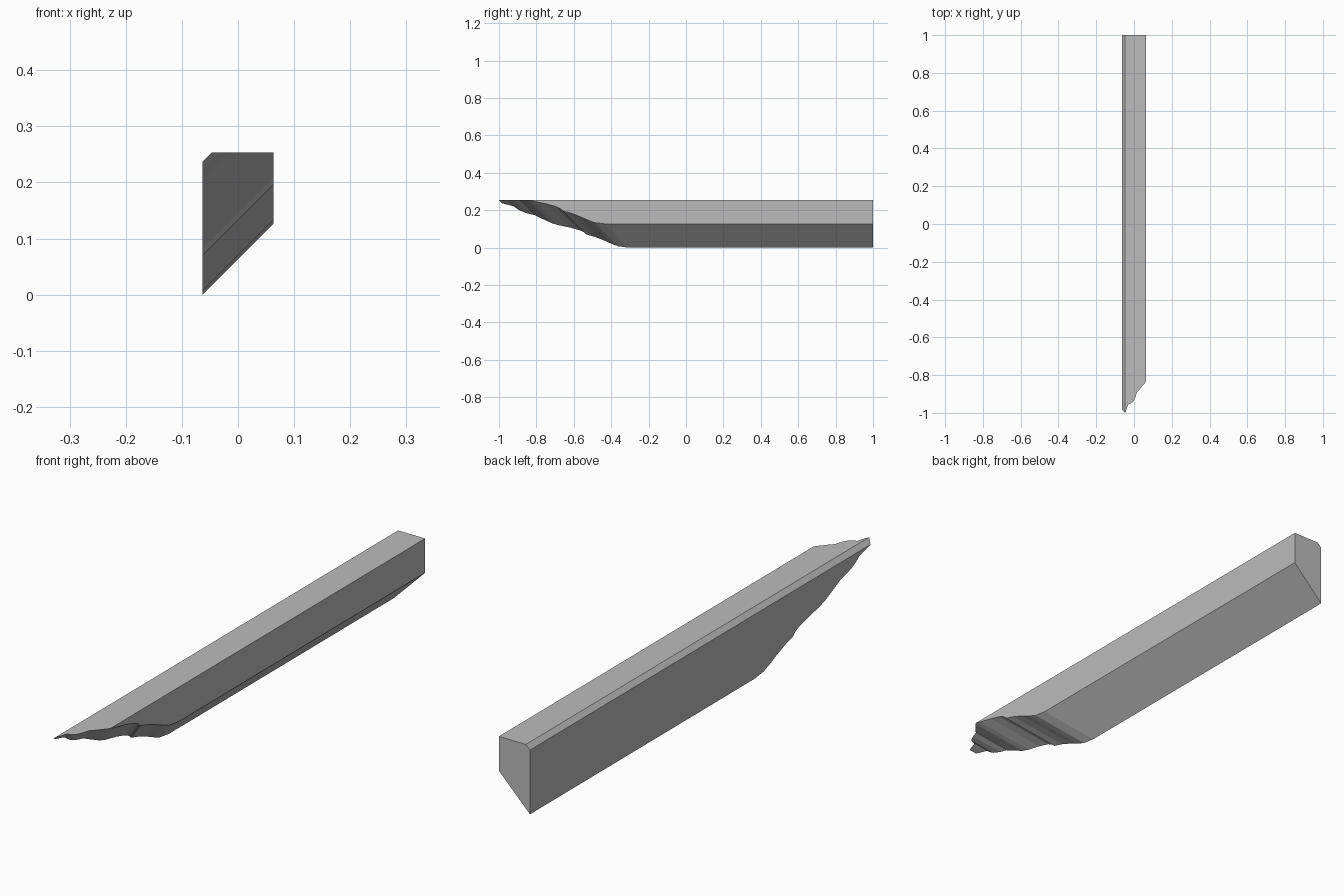
import bpy, bmesh
from mathutils import Vector

cube = bpy.data.objects.get("Cube")
if cube:
    bpy.data.objects.remove(cube, do_unlink=True)

HALF, TOP, SHOULDER = 0.0635, 0.2535, 0.237

# One flat grey
grey = bpy.data.materials.new("plain_grey")
grey.use_nodes = True
colour = (0.5, 0.5, 0.5, 1)
grey.diffuse_color = colour
grey.node_tree.nodes["Principled BSDF"].inputs["Base Color"].default_value = colour

# Moulded end profile (y, z) on the tall side, closed by an over-long back
profile = [(-0.31, 0), (-0.363, 0.007), (-0.40, 0.021), (-0.44, 0.039),
           (-0.49, 0.058), (-0.533, 0.070), (-0.545, 0.082), (-0.569, 0.093),
           (-0.62, 0.107), (-0.683, 0.120), (-0.716, 0.130), (-0.786, 0.162),
           (-0.81, 0.174), (-0.845, 0.182), (-0.882, 0.195), (-0.903, 0.207),
           (-0.92, 0.220), (-0.955, 0.229), (-0.984, SHOULDER),
           (1.5, SHOULDER), (1.5, 0)]

bm = bmesh.new()
side = bm.faces.new([bm.verts.new((-HALF, y, z)) for y, z in profile])

# Sweep diagonally, giving the mitred end and the sloping underside
swept = bmesh.ops.extrude_face_region(bm, geom=[side], use_keep_orig=True)
moved = [v for v in swept["geom"] if isinstance(v, bmesh.types.BMVert)]
bmesh.ops.translate(bm, verts=moved, vec=Vector((1, -1, 1)) * 2 * HALF)

# Trim the flat top and the square back end
for point, normal in (((0, 0, TOP), (0, 0, 1)), ((0, 1, 0), (0, 1, 0))):
    cut = bmesh.ops.bisect_plane(bm, geom=bm.verts[:] + bm.edges[:] + bm.faces[:],
                                 plane_co=point, plane_no=normal, clear_outer=True)
    rim = [e for e in cut["geom_cut"] if isinstance(e, bmesh.types.BMEdge)]
    bmesh.ops.holes_fill(bm, edges=rim, sides=0)

bmesh.ops.recalc_face_normals(bm, faces=bm.faces[:])
mesh = bpy.data.meshes.new("moulded_beam")
bm.to_mesh(mesh)
bm.free()
mesh.materials.append(grey)
beam = bpy.data.objects.new("moulded_beam", mesh)
bpy.context.collection.objects.link(beam)
